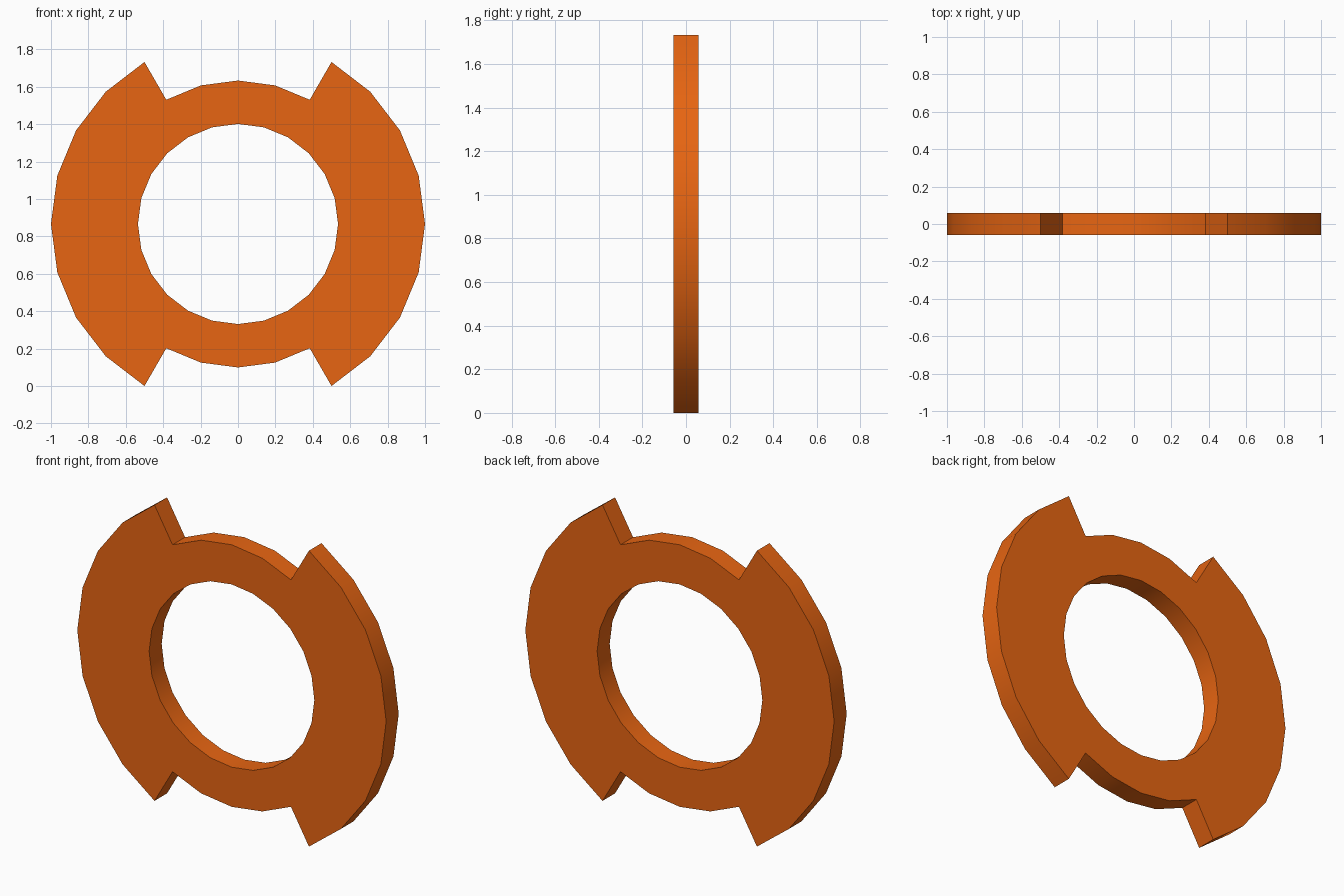
import bpy, bmesh
from math import sin, cos, radians

if "Cube" in bpy.data.objects:
    bpy.data.objects.remove(bpy.data.objects["Cube"])

R_IN, R_MID, R_OUT = 0.535, 0.767, 1.0
CZ, HALF, STEP = 0.866, 0.058, 15

bm = bmesh.new()


def sector(r0, r1, a):
    """One flat 15 degree piece of a ring in the front plane."""
    b = a + STEP
    corners = [(r0, a), (r1, a), (r1, b), (r0, b)]
    bm.faces.new([bm.verts.new((r * cos(radians(t)), -HALF, CZ + r * sin(radians(t))))
                  for r, t in corners])


# Full inner ring, plus wider bands on the left and right sides
for a in range(0, 360, STEP):
    sector(R_IN, R_MID, a)
    if not 60 <= a % 180 < 120:
        sector(R_MID, R_OUT, a)
bmesh.ops.remove_doubles(bm, verts=bm.verts, dist=1e-4)

# Give the plate its thickness
ext = bmesh.ops.extrude_face_region(bm, geom=bm.faces[:], use_keep_orig=True)
new_verts = [g for g in ext["geom"] if isinstance(g, bmesh.types.BMVert)]
bmesh.ops.translate(bm, verts=new_verts, vec=(0, 2 * HALF, 0))
bmesh.ops.recalc_face_normals(bm, faces=bm.faces[:])

mesh = bpy.data.meshes.new("notched_ring")
bm.to_mesh(mesh)
bm.free()
ring = bpy.data.objects.new("notched_ring", mesh)
bpy.context.collection.objects.link(ring)

# Orange finish
mat = bpy.data.materials.new("orange")
mat.diffuse_color = (0.8, 0.13, 0.006, 1)
mat.use_nodes = True
mat.node_tree.nodes["Principled BSDF"].inputs["Base Color"].default_value = mat.diffuse_color
mesh.materials.append(mat)

# Smooth rims with sharp corners
bpy.context.view_layer.objects.active = ring
ring.select_set(True)
bpy.ops.object.shade_smooth_by_angle(angle=radians(30))
